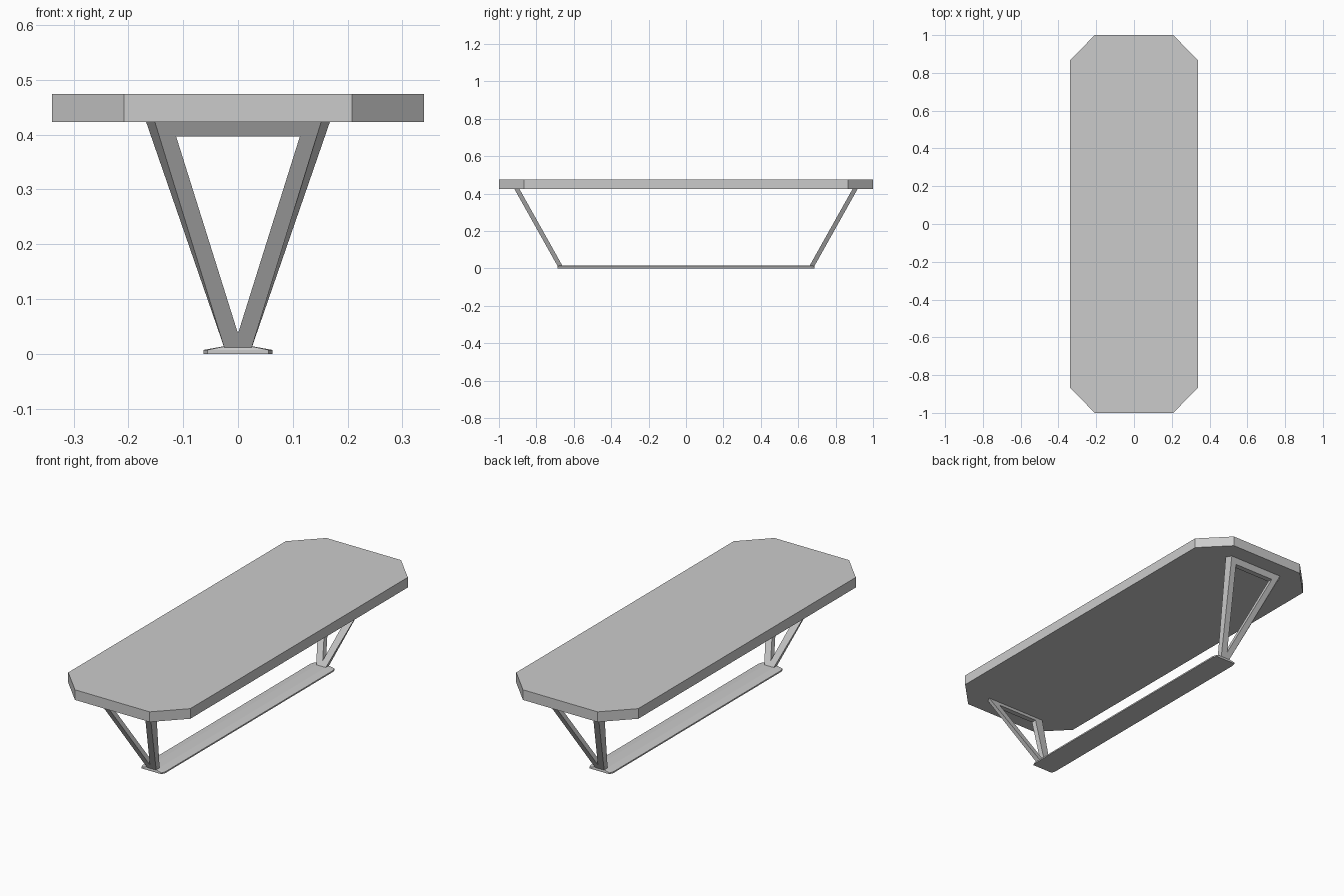
import bpy, bmesh

cube = bpy.data.objects.get("Cube")
if cube:
    bpy.data.objects.remove(cube, do_unlink=True)

grey = bpy.data.materials.new("light_grey")
grey.use_nodes = True
colour = (0.6, 0.6, 0.6, 1)
grey.diffuse_color = colour
grey.node_tree.nodes["Principled BSDF"].inputs["Base Color"].default_value = colour


def make_object(name, bm):
    bmesh.ops.remove_doubles(bm, verts=bm.verts, dist=0.0001)
    bmesh.ops.recalc_face_normals(bm, faces=bm.faces)
    mesh = bpy.data.meshes.new(name)
    bm.to_mesh(mesh)
    bm.free()
    mesh.materials.append(grey)
    obj = bpy.data.objects.new(name, mesh)
    bpy.context.collection.objects.link(obj)
    return obj


def bridge(bm, a, b):
    for i in range(len(a)):
        j = (i + 1) % len(a)
        bm.faces.new((a[i], a[j], b[j], b[i]))


def octagon(bm, x, y, cut_x, cut_y, z):
    quarter = [(x, y - cut_y), (x - cut_x, y)]
    half = quarter + [(-px, py) for px, py in reversed(quarter)]
    return [bm.verts.new((px, py, z)) for px, py in half + [(-px, -py) for px, py in half]]


def loft(name, sections):
    bm = bmesh.new()
    rings = [octagon(bm, *s) for s in sections]
    for a, b in zip(rings, rings[1:]):
        bridge(bm, a, b)
    bm.faces.new(rings[0])
    bm.faces.new(rings[-1])
    return make_object(name, bm)


def leg(name, side):
    """Leaning V frame, wider on its inward face."""
    bm = bmesh.new()

    def loop(top_x, top_z, low_x, low_z, inset):
        points = [(-top_x, top_z), (top_x, top_z), (low_x, low_z), (-low_x, low_z)]
        return [bm.verts.new((x, side * (0.68 + 0.56 * z - inset), z)) for x, z in points]

    thick = 0.027
    outer = loop(0.152, 0.424, 0.024, 0.008, 0)
    inner = loop(0.168, 0.424, 0.024, 0.008, thick)
    hole_outer = loop(0.113, 0.397, 0, 0.037, 0)
    hole_inner = loop(0.113, 0.397, 0, 0.037, thick)
    bridge(bm, outer, inner)
    bridge(bm, outer, hole_outer)
    bridge(bm, inner, hole_inner)
    # The opening meets in a point at the bottom
    for i, j in ((0, 1), (1, 2), (3, 0)):
        bm.faces.new((hole_outer[i], hole_outer[j], hole_inner[j], hole_inner[i]))
    return make_object(name, bm)


# Table top with cut corners
loft("table_top", [(0.34, 1, 0.132, 0.135, z) for z in (0.423, 0.474)])

# Low floor plate with sloping sides
loft("floor_plate", [(0.063, 0.688, 0.007, 0.02, 0),
                     (0.063, 0.688, 0.007, 0.02, 0.007),
                     (0.025, 0.686, 0.003, 0.008, 0.014)])

# Pair of leaning legs
leg("front_leg", -1)
leg("back_leg", 1)
